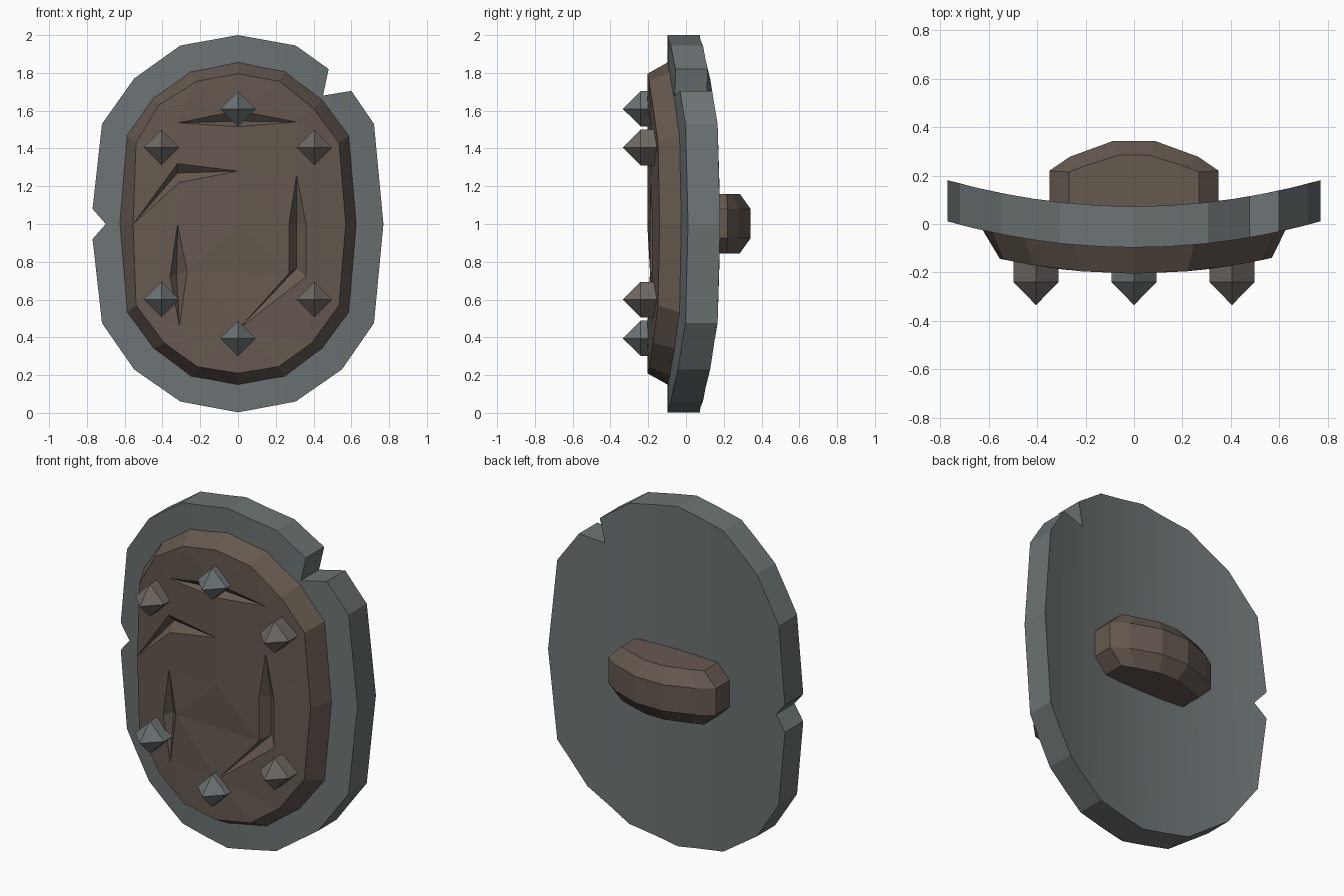
import bpy, bmesh, math
from mathutils import Vector
from mathutils.geometry import delaunay_2d_cdt

if "Cube" in bpy.data.objects:
    bpy.data.objects.remove(bpy.data.objects["Cube"])


def material(name, rgb):
    m = bpy.data.materials.new(name)
    m.diffuse_color = (*rgb, 1)
    m.use_nodes = True
    m.node_tree.nodes["Principled BSDF"].inputs["Base Color"].default_value = m.diffuse_color
    return m


METAL = material("dark_metal", (0.15, 0.17, 0.175))
LEATHER = material("brown_leather", (0.13, 0.10, 0.08))
WARM = material("worn_metal", (0.16, 0.14, 0.125))


def finish(name, bm, mat):
    bmesh.ops.recalc_face_normals(bm, faces=bm.faces[:])
    me = bpy.data.meshes.new(name)
    bm.to_mesh(me)
    bm.free()
    me.materials.append(mat)
    ob = bpy.data.objects.new(name, me)
    bpy.context.collection.objects.link(ob)
    return ob


def loft(bm, rings, caps=(True, True)):
    """Skin a list of equal-length closed rings."""
    vs = [[bm.verts.new(p) for p in r] for r in rings]
    for a, b in zip(vs, vs[1:]):
        for i in range(len(a)):
            j = (i + 1) % len(a)
            bm.faces.new((a[i], a[j], b[j], b[i]))
    if caps[0]:
        bm.faces.new(vs[0])
    if caps[1]:
        bm.faces.new(vs[-1])
    return vs


def rim_y(x):
    return -0.097 + 0.182 * x * x


def panel_y(x):
    return -0.205 + 0.2 * x * x


# Curved metal plate with two chipped notches
outline = [(0, 2), (0.305, 1.945), (0.48, 1.82), (0.45, 1.68), (0.60, 1.705),
           (0.72, 1.53), (0.77, 1), (0.72, 0.475), (0.55, 0.23), (0.305, 0.06),
           (0, 0.003), (-0.305, 0.06), (-0.55, 0.23), (-0.72, 0.475),
           (-0.77, 0.92), (-0.70, 1), (-0.77, 1.08), (-0.72, 1.53),
           (-0.55, 1.77), (-0.305, 1.945)]
bm = bmesh.new()
loft(bm, [[(x, y, z) for x, z in outline] for y in (0, 0.17)])
for x in (0.14, 0.28, 0.41, 0.53, 0.65):
    for s in (-1, 1):
        bmesh.ops.bisect_plane(bm, geom=bm.verts[:] + bm.edges[:] + bm.faces[:],
                               plane_co=(s * x, 0, 0), plane_no=(1, 0, 0))
bmesh.ops.bisect_plane(bm, geom=bm.verts[:] + bm.edges[:] + bm.faces[:],
                       plane_co=(0, 0, 0), plane_no=(1, 0, 0))
for v in bm.verts:
    v.co.y += rim_y(v.co.x)
plate = finish("shield_plate", bm, METAL)
bpy.context.view_layer.objects.active = plate
plate.select_set(True)
bpy.ops.object.shade_smooth_by_angle(angle=math.radians(10))
plate.select_set(False)

# Leather panel: bevelled border, front face cut by battle gouges
base = [(0, 1.86), (0.25, 1.81), (0.45, 1.66), (0.59, 1.47), (0.63, 1),
        (0.59, 0.53), (0.45, 0.34), (0.25, 0.19), (0, 0.145), (-0.25, 0.19),
        (-0.45, 0.34), (-0.59, 0.53), (-0.63, 1), (-0.59, 1.47),
        (-0.45, 1.67), (-0.25, 1.81)]
front = [(0, 1.795), (0.22, 1.755), (0.40, 1.61), (0.535, 1.43), (0.57, 1),
         (0.535, 0.57), (0.39, 0.37), (0.215, 0.245), (0, 0.21), (-0.215, 0.245),
         (-0.39, 0.37), (-0.54, 0.57), (-0.555, 1), (-0.54, 1.43),
         (-0.42, 1.63), (-0.22, 1.755)]
# gouge = start, [(edge, bottom, edge), ...], end
gouges = [
    ((-0.32, 1.535), [((0, 1.60), (0, 1.545), (0, 1.515))], (0.31, 1.54)),
    ((-0.555, 1), [((-0.32, 1.32), (-0.32, 1.27), (-0.31, 1.22))], (0, 1.28)),
    ((0.31, 1.26), [((0.27, 1), (0.31, 1), (0.36, 1)),
                    ((0.27, 0.74), (0.31, 0.765), (0.36, 0.72))], (0.01, 0.45)),
    ((-0.32, 1), [((-0.36, 0.72), (-0.325, 0.73), (-0.27, 0.75))], (-0.31, 0.46)),
]
pts = [(x, z, 0) for x, z in front] + [(0, 1, 0)]
edges = []
for start, sections, end in gouges:
    s = len(pts)
    pts += [(*start, 0), (*end, 0)]
    prev = (s, s, s)
    for sec in sections:
        n = len(pts)
        pts += [(*p, d) for p, d in zip(sec, (0, 0.05, 0))]
        cur = (n, n + 1, n + 2)
        edges += list(zip(prev, cur))
        prev = cur
    edges += [(i, s + 1) for i in prev]
out = delaunay_2d_cdt([Vector(p[:2]) for p in pts], edges,
                      [list(range(len(front)))], 1, 1e-5)
bm = bmesh.new()
loft(bm, [[(x, rim_y(x) + 0.008, z) for x, z in base],
          [(x, panel_y(x), z) for x, z in front]], (True, False))
vs = []
for co, orig in zip(out[0], out[3]):
    depth = max((pts[i][2] for i in orig), default=0)
    vs.append(bm.verts.new((co.x, panel_y(co.x) + depth, co.y)))
for f in out[2]:
    bm.faces.new([vs[i] for i in f])
bmesh.ops.remove_doubles(bm, verts=bm.verts[:], dist=1e-4)
finish("leather_panel", bm, LEATHER)

# Six square pointed studs
studs = [(0, 1.61, METAL), (0, 0.395, METAL), (-0.405, 0.6, METAL),
         (-0.405, 1.405, WARM), (0.405, 1.405, WARM), (0.405, 0.6, WARM)]
for i, (x, z, mat) in enumerate(studs):
    bm = bmesh.new()
    r = 0.094
    diamond = [(r, 0), (0, r), (-r, 0), (0, -r)]
    rings = loft(bm, [[(x + a, y, z + b) for a, b in diamond]
                      for y in (-0.12, -0.24)], (True, False))
    tip = bm.verts.new((x, -0.335, z))
    for k in range(4):
        bm.faces.new((rings[1][k], rings[1][(k + 1) % 4], tip))
    finish(f"stud_{i + 1}", bm, mat)

# Chunky chamfered grip on the back
outer = [(0.35, 0.06), (0.35, 0.22), (0.265, 0.278), (0.09, 0.342)]
inner = [(0.268, 0.06), (0.268, 0.215), (0.2, 0.242), (0.06, 0.285)]


def grip_ring(half, z):
    return [(x, y, z) for x, y in half + [(-x, y) for x, y in reversed(half)]]


bm = bmesh.new()
loft(bm, [grip_ring(inner, 0.845), grip_ring(outer, 0.925),
          grip_ring(outer, 1.08), grip_ring(inner, 1.16)])
finish("hand_grip", bm, LEATHER)
